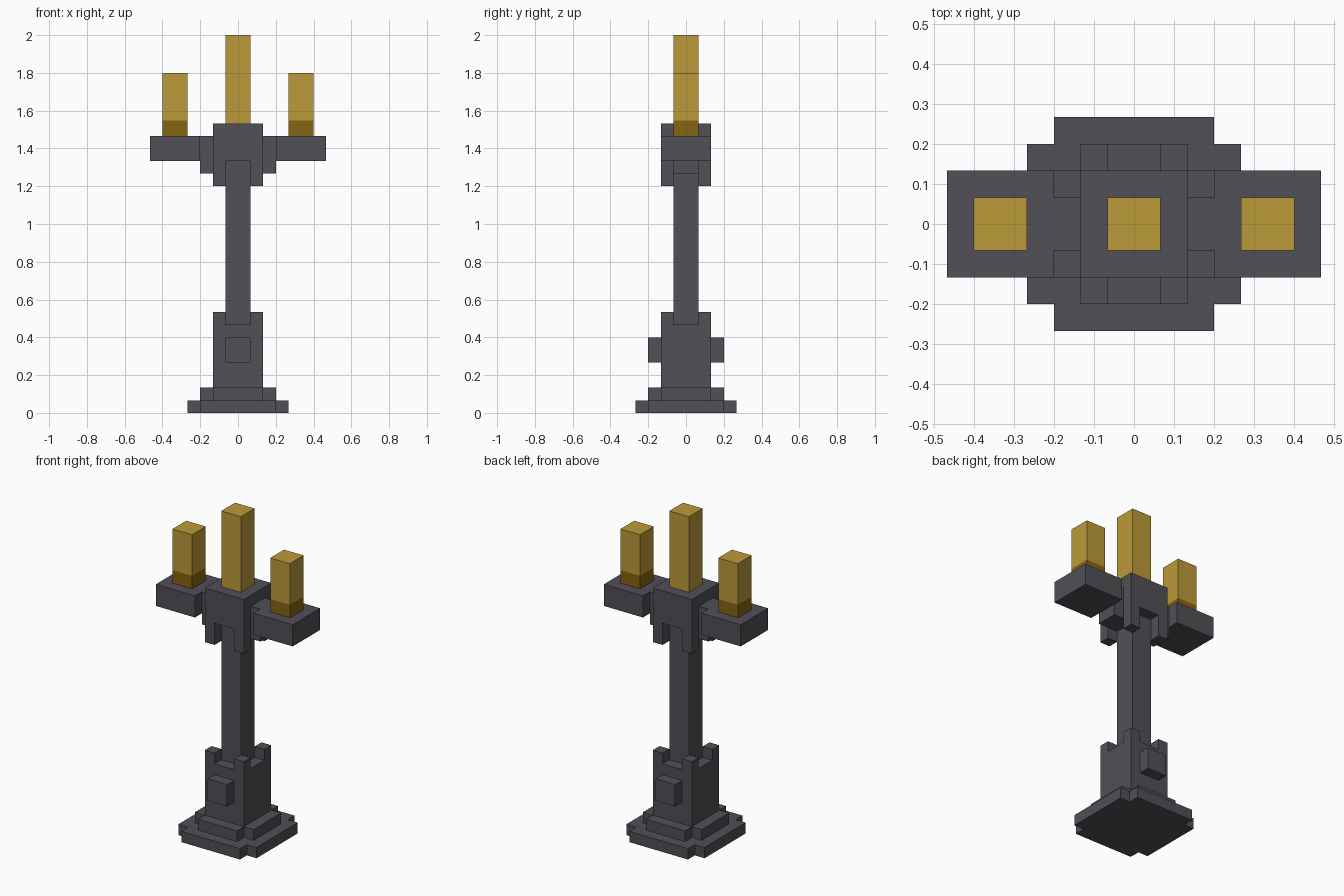
import bpy
import bmesh
from mathutils import Vector

cube = bpy.data.objects.get("Cube")
if cube:
    bpy.data.objects.remove(cube, do_unlink=True)

U = 1 / 15  # one block of the grid


def material(name, colour):
    mat = bpy.data.materials.new(name)
    mat.use_nodes = True
    mat.diffuse_color = (*colour, 1)
    bsdf = next(n for n in mat.node_tree.nodes if n.type == "BSDF_PRINCIPLED")
    bsdf.inputs["Base Color"].default_value = (*colour, 1)
    return mat


IRON = material("dark iron grey", (0.08, 0.08, 0.095))
GOLD = material("candle gold", (0.50, 0.32, 0.042))
DARK_GOLD = material("dark gold", (0.235, 0.13, 0.006))


def prism(name, outline, z0, z1, mat):
    """Extrude a flat outline, given in blocks, from z0 to z1."""
    bm = bmesh.new()
    face = bm.faces.new([bm.verts.new((x * U, y * U, z0 * U)) for x, y in outline])
    out = bmesh.ops.extrude_face_region(bm, geom=[face])
    top = [v for v in out["geom"] if isinstance(v, bmesh.types.BMVert)]
    bmesh.ops.translate(bm, verts=top, vec=Vector((0, 0, (z1 - z0) * U)))
    bmesh.ops.recalc_face_normals(bm, faces=bm.faces)
    mesh = bpy.data.meshes.new(name)
    bm.to_mesh(mesh)
    bm.free()
    mesh.materials.append(mat)
    obj = bpy.data.objects.new(name, mesh)
    bpy.context.collection.objects.link(obj)
    return obj


def box(name, x0, x1, y0, y1, z0, z1, mat=IRON):
    return prism(name, [(x0, y0), (x1, y0), (x1, y1), (x0, y1)], z0, z1, mat)


def notched_slab(name, r, z0, z1):
    """Square slab with one block missing from each corner."""
    s = r - 1
    quarter = [(r, -s), (r, s), (s, s)]
    outline = []
    for _ in range(4):
        outline += quarter
        quarter = [(-y, x) for x, y in quarter]
    return prism(name, outline, z0, z1, IRON)


def corner_posts(name, z0, z1):
    for sx, side in ((-1, "right"), (1, "left")):
        for sy, end in ((-1, "front"), (1, "back")):
            xs, ys = sorted((sx, 2 * sx)), sorted((sy, 2 * sy))
            box(f"{name}_{end}_{side}", *xs, *ys, z0, z1)


# Stepped foot and pedestal
notched_slab("foot_lower_step", 4, 0, 1)
notched_slab("foot_upper_step", 3, 1, 2)
box("pedestal", -2, 2, -2, 2, 2, 7)
corner_posts("pedestal_post", 7, 8)
box("pedestal_boss_front", -1, 1, -3, -2, 4, 6)
box("pedestal_boss_back", -1, 1, 2, 3, 4, 6)

# Column and head
box("column", -1, 1, -1, 1, 7, 20)
box("head", -2, 2, -2, 2, 20, 23)
corner_posts("head_post", 18, 20)
box("centre_candle", -1, 1, -1, 1, 23, 30, GOLD)

# Arms with their candles
for s, side in ((-1, "right"), (1, "left")):
    def span(a, b):
        return sorted((s * a, s * b))
    box(f"arm_bracket_{side}", *span(1, 3), -1, 1, 19, 20)
    box(f"arm_neck_{side}", *span(2, 3), -1, 1, 20, 22)
    box(f"arm_tray_{side}", *span(3, 7), -2, 2, 20, 22)
    box(f"candle_base_{side}", *span(4, 6), -1, 1, 22, 23.2, DARK_GOLD)
    box(f"candle_{side}", *span(4, 6), -1, 1, 23.2, 27, GOLD)
